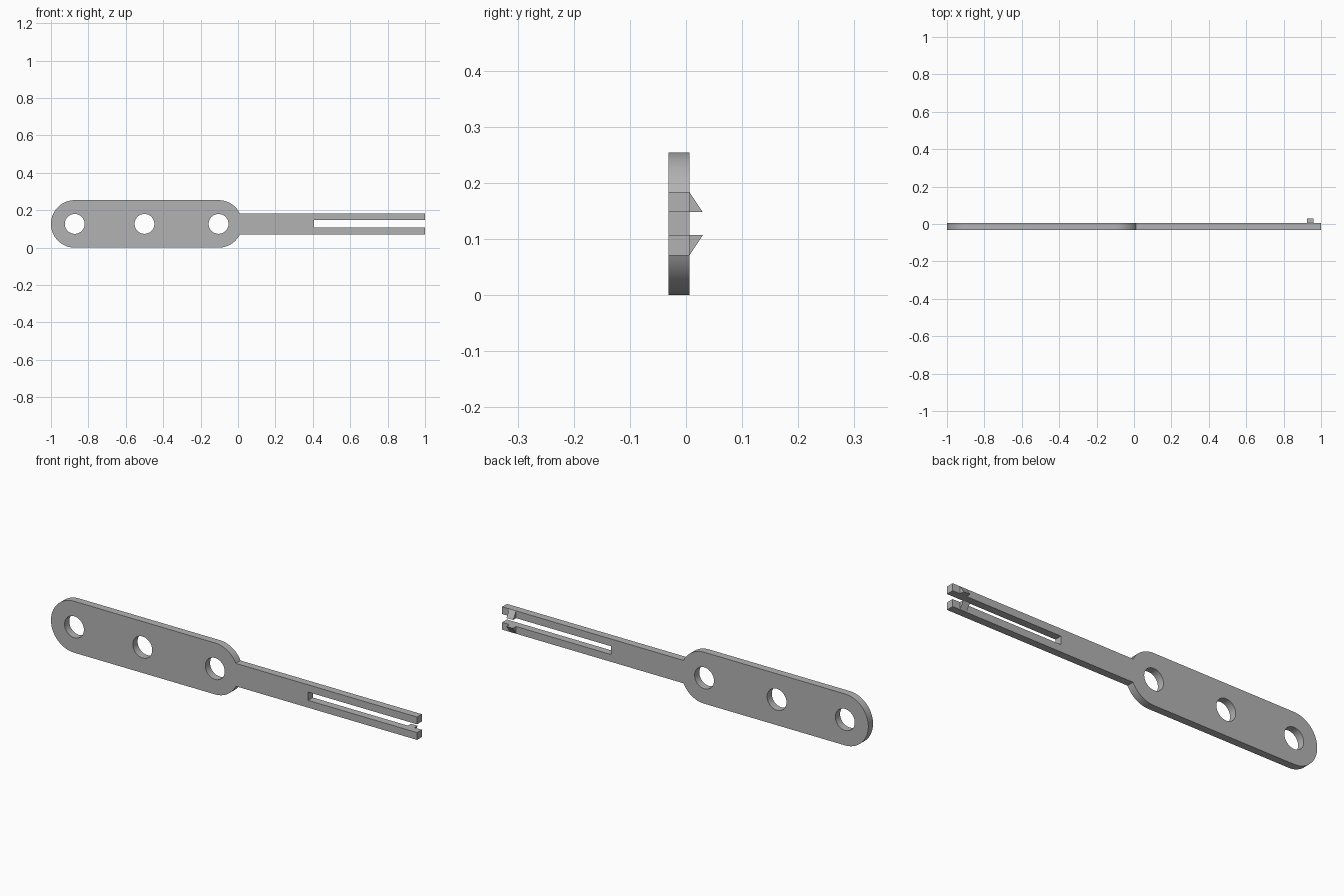
import bpy, bmesh
from math import sin, cos, pi, asin
from mathutils import Matrix

cube = bpy.data.objects.get("Cube")
if cube:
    bpy.data.objects.remove(cube, do_unlink=True)

R = 0.127                        # handle end radius and mid height
HOLE_R = 0.053
HOLES = (-0.873, -0.5, -0.104)
ARM, SLOT = 0.0565, 0.0205       # half heights of the arm and its slot
SLOT_X = 0.405
BACK, FRONT = 0.006, -0.031

grey = bpy.data.materials.new("plain grey")
grey.use_nodes = True
colour = (0.45, 0.45, 0.45, 1)
grey.diffuse_color = colour
grey.node_tree.nodes["Principled BSDF"].inputs["Base Color"].default_value = colour


def arc(cx, r, start, end, n):
    return [(cx + r * cos(start + (end - start) * i / n),
             r * sin(start + (end - start) * i / n)) for i in range(n + 1)]


def finish(name, bm):
    bmesh.ops.remove_doubles(bm, verts=bm.verts, dist=0.00001)
    bmesh.ops.recalc_face_normals(bm, faces=bm.faces)
    mesh = bpy.data.meshes.new(name)
    bm.to_mesh(mesh)
    bm.free()
    mesh.materials.clear()
    mesh.materials.append(grey)
    obj = bpy.data.objects.new(name, mesh)
    bpy.context.collection.objects.link(obj)
    bpy.ops.object.select_all(action='DESELECT')
    obj.select_set(True)
    bpy.context.view_layer.objects.active = obj
    bpy.ops.object.shade_smooth_by_angle(angle=0.5)


# Flat body: rounded handle, arm and two prongs as one outline with holes
neck = asin(ARM / R)
outline = arc(HOLES[2], R, neck, pi / 2, 20)
outline += arc(HOLES[0], R, pi / 2, 3 * pi / 2, 48)
outline += arc(HOLES[2], R, -pi / 2, -neck, 20)
outline += [(1, -ARM), (1, -SLOT), (SLOT_X, -SLOT),
            (SLOT_X, SLOT), (1, SLOT), (1, ARM)]
loops = [outline] + [arc(x, HOLE_R, 0, 2 * pi, 48)[:-1] for x in HOLES]

curve = bpy.data.curves.new("body_profile", 'CURVE')
curve.dimensions = '2D'
curve.fill_mode = 'BOTH'
curve.extrude = (BACK - FRONT) / 2
for loop in loops:
    spline = curve.splines.new('POLY')
    spline.points.add(len(loop) - 1)
    for point, (x, z) in zip(spline.points, loop):
        point.co = (x, z, 0, 1)
    spline.use_cyclic_u = True
profile = bpy.data.objects.new("body_profile", curve)
bpy.context.collection.objects.link(profile)
bpy.context.view_layer.update()
filled = profile.evaluated_get(bpy.context.evaluated_depsgraph_get())
bm = bmesh.new()
bm.from_mesh(filled.to_mesh())
filled.to_mesh_clear()
bpy.data.objects.remove(profile, do_unlink=True)
stand = Matrix.Translation((0, (BACK + FRONT) / 2, R)) @ Matrix.Rotation(pi / 2, 4, 'X')
bmesh.ops.transform(bm, matrix=stand, verts=bm.verts)
finish("handle_and_prongs", bm)

# Wedge-shaped catch behind each prong tip
for name, side in (("upper_catch", 1), ("lower_catch", -1)):
    bm = bmesh.new()
    corners = [(BACK, ARM), (BACK, SLOT), (0.03, SLOT)]
    face = bm.faces.new([bm.verts.new((0.924, y, R + side * z)) for y, z in corners])
    ext = bmesh.ops.extrude_face_region(bm, geom=[face])
    moved = [v for v in ext["geom"] if isinstance(v, bmesh.types.BMVert)]
    bmesh.ops.translate(bm, verts=moved, vec=(0.036, 0, 0))
    finish(name, bm)
